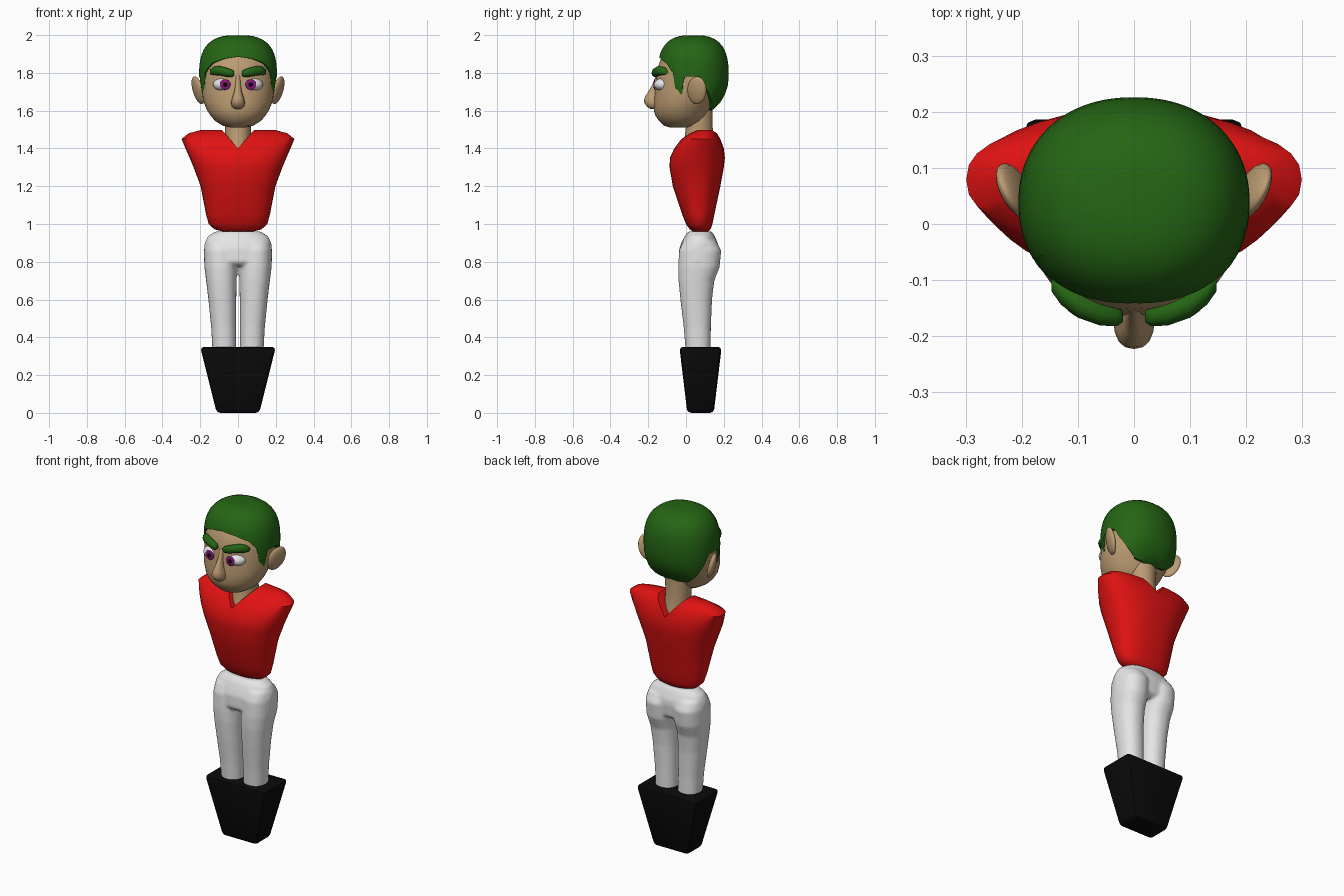
import bpy, bmesh, math
from mathutils import Matrix, Vector

if "Cube" in bpy.data.objects:
    bpy.data.objects.remove(bpy.data.objects["Cube"])


def material(name, rgb):
    m = bpy.data.materials.new(name)
    m.diffuse_color = (*rgb, 1)
    m.use_nodes = True
    m.node_tree.nodes["Principled BSDF"].inputs["Base Color"].default_value = m.diffuse_color
    return m


SKIN = material("tan skin", (0.50, 0.33, 0.17))
GREEN = material("green hair", (0.018, 0.13, 0.007))
RED = material("red shirt", (0.75, 0.006, 0.006))
WHITE = material("white cloth", (0.78, 0.78, 0.78))
BLACK = material("black", (0.003, 0.003, 0.003))
PURPLE = material("purple iris", (0.25, 0.008, 0.2))


def finish(name, bm, mats, angle=60):
    bmesh.ops.recalc_face_normals(bm, faces=bm.faces)
    me = bpy.data.meshes.new(name)
    bm.to_mesh(me)
    bm.free()
    for m in mats:
        me.materials.append(m)
    ob = bpy.data.objects.new(name, me)
    bpy.context.collection.objects.link(ob)
    smooth(ob, angle)
    return ob


def smooth(ob, angle=60):
    bpy.ops.object.select_all(action='DESELECT')
    bpy.context.view_layer.objects.active = ob
    ob.select_set(True)
    bpy.ops.object.shade_smooth_by_angle(angle=math.radians(angle))


def bake(ob):
    # replace the mesh with its modified result
    bpy.context.view_layer.update()
    dg = bpy.context.evaluated_depsgraph_get()
    me = bpy.data.meshes.new_from_object(ob.evaluated_get(dg))
    ob.modifiers.clear()
    ob.data = me


def mirror(ob, name):
    me = ob.data.copy()
    me.transform(Matrix.Scale(-1, 4, Vector((1, 0, 0))))
    me.flip_normals()
    cp = bpy.data.objects.new(name, me)
    bpy.context.collection.objects.link(cp)


def skin_rings(bm, rings):
    rows = [[bm.verts.new(p) for p in r] for r in rings]
    n = len(rows[0])
    for a, b in zip(rows, rows[1:]):
        for i in range(n):
            j = (i + 1) % n
            bm.faces.new((a[i], a[j], b[j], b[i]))
    bm.faces.new(rows[0][::-1])
    bm.faces.new(rows[-1])


def spow(v, p):
    return math.copysign(abs(v) ** p, v)


def oval_rings(rings, n=32, e=2.0, cx=0):
    # each ring: z, half width, front y, back y
    out = []
    for z, rx, yf, yb, *c in rings:
        x0 = c[0] if c else cx
        pts = []
        for i in range(n):
            a = 2 * math.pi * i / n
            pts.append((x0 + rx * spow(math.cos(a), 2 / e),
                        (yf + yb) / 2 + (yb - yf) / 2 * spow(math.sin(a), 2 / e), z))
        out.append(pts)
    return out


def loft(name, rings, mat, n=32, e=2.0):
    bm = bmesh.new()
    skin_rings(bm, oval_rings(rings, n, e))
    return finish(name, bm, [mat])


def ellipsoid(bm, loc, rad, rot=Matrix.Identity(4), seg=24, rows=16):
    m = Matrix.Translation(loc) @ rot @ Matrix.Diagonal((*rad, 1))
    return bmesh.ops.create_uvsphere(bm, u_segments=seg, v_segments=rows, radius=1, matrix=m)


# Boot block: one tapered box with soft edges
bm = bmesh.new()
bmesh.ops.create_cube(bm, size=2)
for v in bm.verts:
    top = v.co.z > 0
    v.co = (v.co.x * (0.2 if top else 0.113),
            0.077 + v.co.y * (0.112 if top else 0.07), 0.35 if top else 0)
bmesh.ops.bevel(bm, geom=bm.edges[:], offset=0.02, segments=2, profile=0.5, affect='EDGES')
finish("boot_block", bm, [BLACK], 40)

# Trousers: two legs and a pelvis fused together
bm = bmesh.new()
for s in (-1, 1):
    skin_rings(bm, oval_rings([
        (0.30, 0.062, 0.0, 0.13, s * 0.072), (0.45, 0.066, -0.012, 0.132, s * 0.076),
        (0.60, 0.074, -0.03, 0.138, s * 0.083), (0.70, 0.081, -0.04, 0.15, s * 0.088),
        (0.77, 0.087, -0.042, 0.178, s * 0.091), (0.86, 0.088, -0.037, 0.187, s * 0.091),
        (0.91, 0.085, -0.015, 0.16, s * 0.085)], 24, 2.2))
skin_rings(bm, oval_rings([
    (0.78, 0.165, -0.02, 0.14), (0.80, 0.18, -0.038, 0.165), (0.87, 0.18, -0.036, 0.172),
    (0.90, 0.176, -0.025, 0.168), (0.935, 0.16, -0.008, 0.152), (0.96, 0.12, 0.012, 0.138)], 32, 2.3))
trousers = finish("trousers", bm, [WHITE])
r = trousers.modifiers.new("fuse", 'REMESH')
r.mode, r.voxel_size = 'VOXEL', 0.008
s = trousers.modifiers.new("soften", 'SMOOTH')
s.iterations = 6
bake(trousers)
if not trousers.data.materials:
    trousers.data.materials.append(WHITE)
smooth(trousers)

# Shirt: tapered body with a V notch at the neck
shirt = loft("shirt", [
    (0.958, 0.07, 0.04, 0.115), (0.972, 0.125, 0.02, 0.13), (1.0, 0.155, 0.0, 0.14),
    (1.05, 0.169, -0.02, 0.15), (1.2, 0.198, -0.07, 0.182), (1.3, 0.235, -0.087, 0.2),
    (1.35, 0.256, -0.085, 0.206), (1.4, 0.278, -0.062, 0.2), (1.45, 0.299, -0.025, 0.183),
    (1.48, 0.262, 0.02, 0.165), (1.497, 0.2, 0.06, 0.14)], RED, 32, 2.4)
bm = bmesh.new()
sides = [[bm.verts.new((x, y, z)) for x, z in ((0, 1.4), (0.13, 1.55), (-0.13, 1.55))]
         for y in (-0.4, 0.5)]
for i in range(3):
    j = (i + 1) % 3
    bm.faces.new((sides[0][i], sides[0][j], sides[1][j], sides[1][i]))
bm.faces.new(sides[0])
bm.faces.new(sides[1][::-1])
cutter = finish("neck_cutter", bm, [RED])
cutter.hide_render = True
b = shirt.modifiers.new("notch", 'BOOLEAN')
b.operation, b.object, b.solver = 'DIFFERENCE', cutter, 'EXACT'
bake(shirt)
bpy.data.objects.remove(cutter)
smooth(shirt, 40)

# Neck, head and nose
loft("neck", [(1.36, 0.068, -0.04, 0.165), (1.45, 0.069, -0.008, 0.15),
              (1.52, 0.07, 0.0, 0.14), (1.64, 0.078, 0.0, 0.142)], SKIN)
loft("head", [
    (1.512, 0.045, -0.09, 0.02), (1.52, 0.08, -0.115, 0.05), (1.545, 0.12, -0.142, 0.09),
    (1.57, 0.143, -0.16, 0.11), (1.6, 0.163, -0.17, 0.125), (1.65, 0.183, -0.17, 0.155),
    (1.7, 0.192, -0.165, 0.185), (1.76, 0.195, -0.16, 0.2), (1.82, 0.19, -0.152, 0.2),
    (1.87, 0.178, -0.135, 0.19), (1.92, 0.15, -0.1, 0.17), (1.96, 0.09, -0.03, 0.12)], SKIN, 40, 2.05)
loft("nose", [
    (1.61, 0.018, -0.19, -0.13), (1.622, 0.033, -0.207, -0.12), (1.645, 0.037, -0.223, -0.11),
    (1.668, 0.031, -0.22, -0.12), (1.70, 0.02, -0.2, -0.13), (1.74, 0.014, -0.177, -0.13),
    (1.79, 0.012, -0.158, -0.13)], SKIN, 16, 2.4)

# Ears flare outwards at the top and back
bm = bmesh.new()
rot = (Matrix.Rotation(math.radians(-25), 4, 'Z') @ Matrix.Rotation(math.radians(14), 4, 'Y')
       @ Matrix.Rotation(math.radians(-12), 4, 'X'))
ellipsoid(bm, (0.211, 0.058, 1.708), (0.02, 0.054, 0.076), rot)
mirror(finish("ear_right", bm, [SKIN]), "ear_left")

# Eyes with thin iris discs
bm = bmesh.new()
ellipsoid(bm, (0.08, -0.12, 1.738), (0.052, 0.05, 0.035))
mirror(finish("eye_right", bm, [WHITE]), "eye_left")
bm = bmesh.new()
c = Vector((0.068, -0.167, 1.738))
ellipsoid(bm, c, (0.028, 0.028, 0.005), Matrix.Rotation(math.radians(90), 4, 'X'), 24, 20)
for f in bm.faces:
    d = f.calc_center_median() - c
    f.material_index = 1 if math.hypot(d.x, d.z) < 0.013 else 0
mirror(finish("iris_right", bm, [PURPLE, BLACK]), "iris_left")

# Eyebrows: thick tapered tubes
bm = bmesh.new()
path = [(0.02, -0.165, 1.797, 0.01), (0.03, -0.163, 1.797, 0.019), (0.06, -0.157, 1.803, 0.024),
        (0.1, -0.142, 1.812, 0.025), (0.13, -0.122, 1.81, 0.022), (0.147, -0.108, 1.805, 0.012)]
skin_rings(bm, [[(x, y + r * math.cos(k * math.pi / 6), z + r * math.sin(k * math.pi / 6))
                 for k in range(12)] for x, y, z, r in path])
mirror(finish("eyebrow_right", bm, [GREEN]), "eyebrow_left")

# Hair: rounded cap whose lower edge follows the hairline (degrees from the front, z)
HAIRLINE = [(0, 1.885), (20, 1.875), (42, 1.85), (57, 1.80), (60, 1.71), (66, 1.685), (72, 1.69),
            (76, 1.78), (100, 1.78), (110, 1.72), (125, 1.66), (145, 1.61), (180, 1.597)]


def hairline(deg):
    for (a, za), (b, zb) in zip(HAIRLINE, HAIRLINE[1:]):
        if deg <= b:
            return za + (zb - za) * (deg - a) / (b - a)
    return HAIRLINE[-1][1]


def hair_point(deg, z, inset=1.0):
    dz, a = z - 1.78, math.radians(deg)
    if dz > 0:
        fx = fy = max(0, 1 - (dz / 0.22) ** 2.8) ** (1 / 2.8)
    else:
        fx, fy = (math.sqrt(1 - (dz / k) ** 2) for k in (0.36, 0.212))
    return (0.206 * fx * inset * spow(math.sin(a), 0.92),
            0.038 - 0.188 * fy * inset * spow(math.cos(a), 0.92), z)


N, ROWS = 120, 14
rings = [[hair_point(360 * i / N, hairline(min(360 * i / N, 360 - 360 * i / N)), 0.88)
          for i in range(N)]]
for k in range(ROWS):
    t = math.sin(k / ROWS * math.pi / 2)
    ring = []
    for i in range(N):
        d = 360 * i / N
        zb = hairline(min(d, 360 - d))
        ring.append(hair_point(d, zb + (2.0 - zb) * t))
    rings.append(ring)
bm = bmesh.new()
skin_rings(bm, rings)
bm.faces.ensure_lookup_table()
bmesh.ops.delete(bm, geom=[bm.faces[-2]], context='FACES_ONLY')  # open underside
finish("hair", bm, [GREEN], 50)
